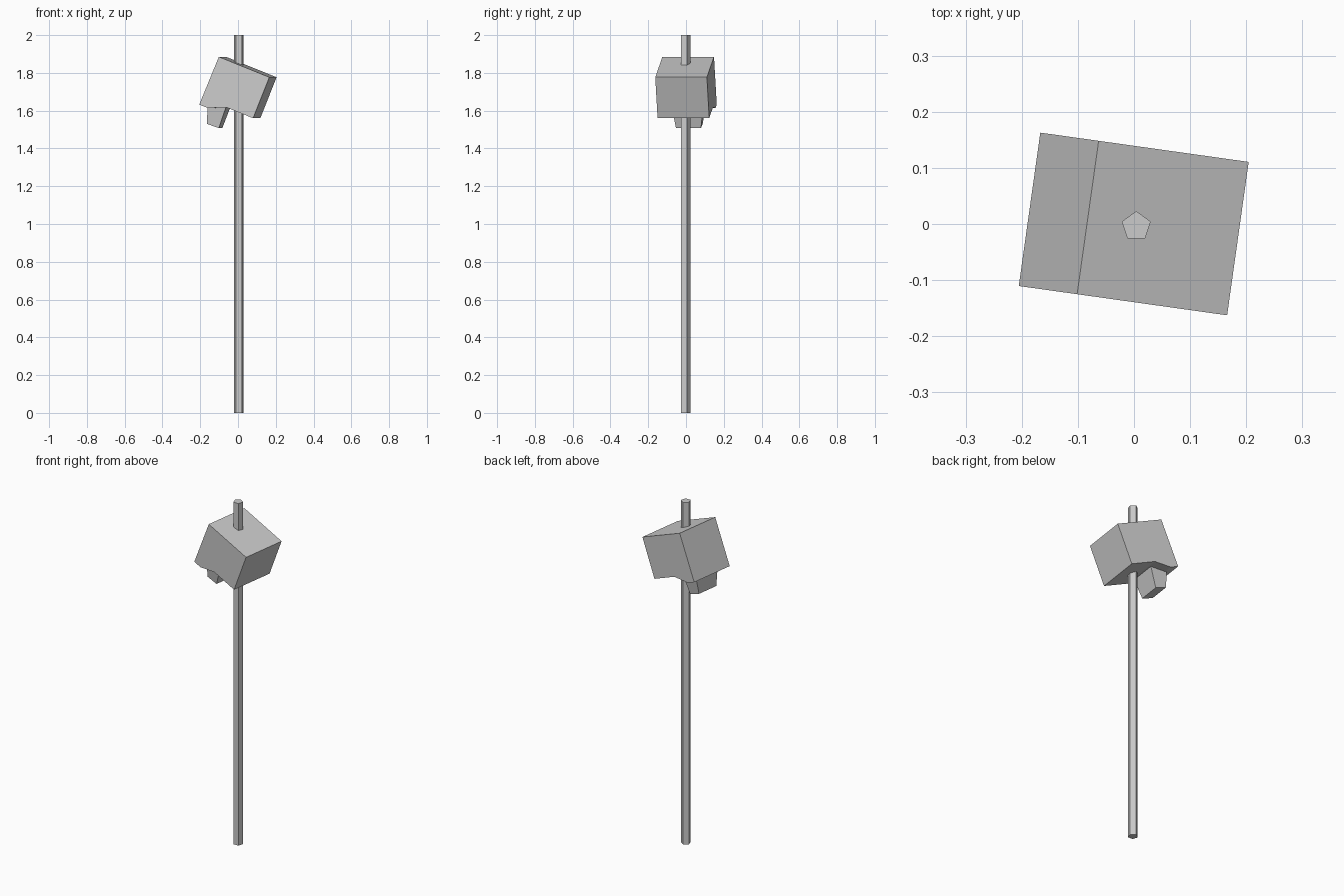
import bpy, bmesh, math
from mathutils import Matrix

if "Cube" in bpy.data.objects:
    bpy.data.objects.remove(bpy.data.objects["Cube"])

YAW = Matrix.Rotation(math.radians(-8), 4, 'Z')


def prism(name, profile, half_widths):
    """Side profile (x, z) spread to both sides; one half width per point."""
    bm = bmesh.new()
    sides = [[bm.verts.new((x, s * w, z)) for (x, z), w in zip(profile, half_widths)]
             for s in (-1, 1)]
    n = len(profile)
    for side in sides:
        bm.faces.new(side)
    for i in range(n):
        j = (i + 1) % n
        bm.faces.new((sides[0][i], sides[0][j], sides[1][j], sides[1][i]))
    bmesh.ops.recalc_face_normals(bm, faces=bm.faces)
    bm.transform(YAW)
    me = bpy.data.meshes.new(name)
    bm.to_mesh(me)
    bm.free()
    ob = bpy.data.objects.new(name, me)
    bpy.context.collection.objects.link(ob)
    return ob


# five-sided pole
bpy.ops.mesh.primitive_cylinder_add(vertices=5, radius=0.027, depth=2,
                                    location=(0.004, -0.004, 1))
bpy.context.object.name = "pole"

# tilted head block with a stepped underside
prism("head", [(-0.188, 1.632), (-0.083, 1.885), (0.187, 1.777),
               (0.1, 1.56), (-0.044, 1.618), (-0.142, 1.614)], [0.138] * 6)

# tapered jaw below the head
prism("jaw", [(-0.157, 1.53), (-0.149, 1.65), (-0.041, 1.65), (-0.093, 1.508)],
      [0.067, 0.088, 0.088, 0.067])
